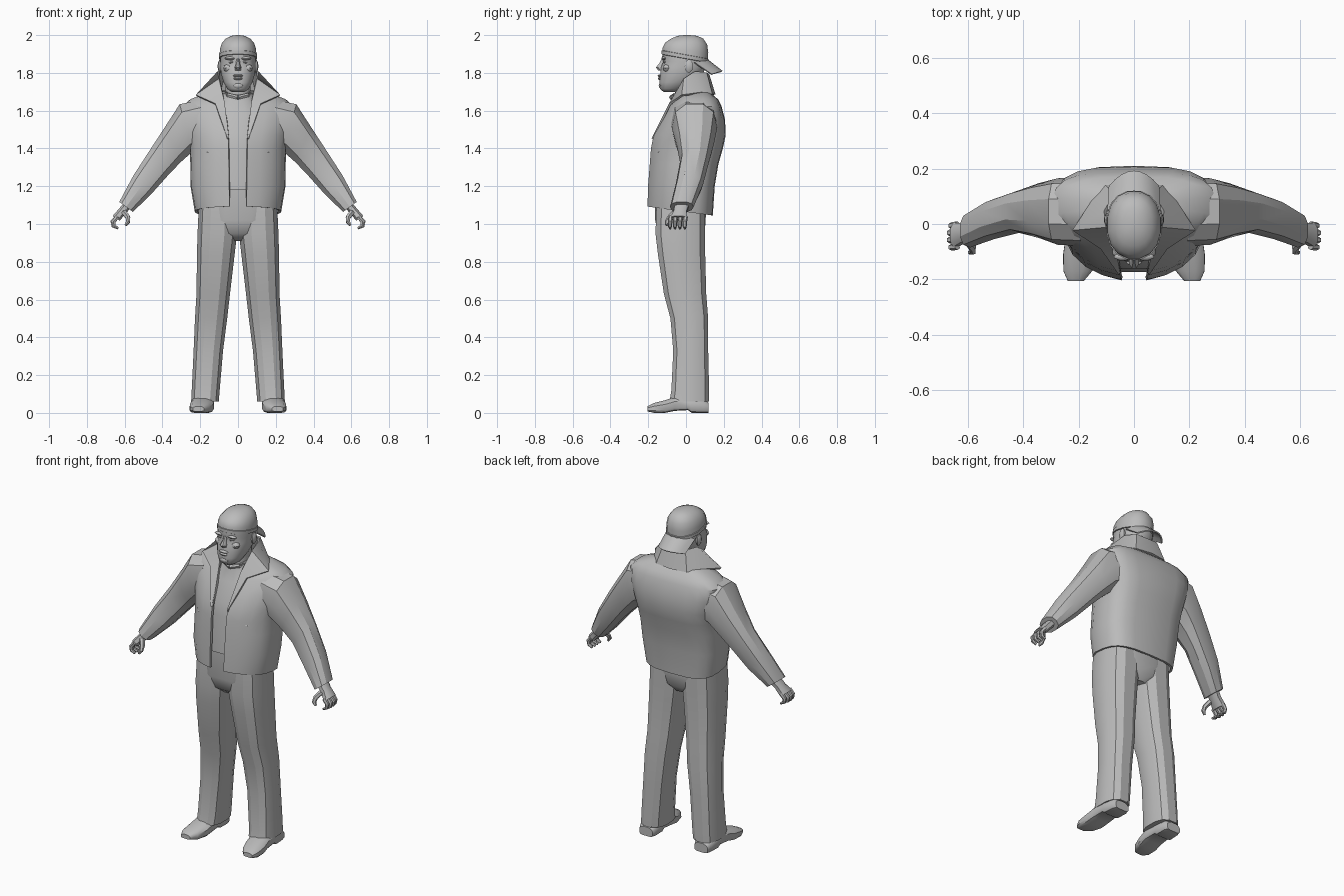
import bpy, bmesh, math
from mathutils import Vector

cube = bpy.data.objects.get("Cube")
if cube:
    bpy.data.objects.remove(cube)

grey = bpy.data.materials.new("plain grey")
grey.use_nodes = True
TONE = (0.5, 0.5, 0.5, 1)
grey.diffuse_color = TONE
grey.node_tree.nodes["Principled BSDF"].inputs["Base Color"].default_value = TONE


def bend(t, n):
    return math.copysign(abs(t) ** (2 / n), t)


def oval(c, u, v, sides=12, n=2.4, n_back=None):
    """Superellipse ring; n_back shapes the half on the +v side."""
    c, u, v = Vector(c), Vector(u), Vector(v)
    ring = []
    for i in range(sides):
        a = math.tau * (i + 0.5) / sides
        k = n_back if n_back and math.sin(a) > 0 else n
        ring.append(c + u * bend(math.cos(a), k) + v * bend(math.sin(a), k))
    return ring


def slab(z, x0, x1, y0, y1, tilt=0, **shape):
    """Level ring filling a box in x and y; tilt lowers it towards the back."""
    ring = oval(((x0 + x1) / 2, (y0 + y1) / 2, z), ((x1 - x0) / 2, 0, 0),
                (0, (y1 - y0) / 2, 0), **shape)
    for p in ring:
        p.z -= tilt * p.y
    return ring


def build(name, rows, closed=True, mirror=False, thick=0, angle=38):
    """Skin rows of points; closed rows become a capped solid, open ones a sheet."""
    bm = bmesh.new()
    grid = [[bm.verts.new(p) for p in row] for row in rows]
    m = len(grid[0])
    for a, b in zip(grid, grid[1:]):
        for i in range(m if closed else m - 1):
            j = (i + 1) % m
            bm.faces.new((a[i], a[j], b[j], b[i]))
    if closed:
        bm.faces.new(grid[0])
        bm.faces.new(grid[-1])
    bmesh.ops.recalc_face_normals(bm, faces=bm.faces)
    mesh = bpy.data.meshes.new(name)
    for f in bm.faces:
        f.smooth = True
    bm.to_mesh(mesh)
    bm.free()
    mesh.materials.append(grey)
    ob = bpy.data.objects.new(name, mesh)
    bpy.context.collection.objects.link(ob)
    if mirror:
        ob.modifiers.new("mirror", "MIRROR")
    if thick:
        mod = ob.modifiers.new("thickness", "SOLIDIFY")
        mod.thickness, mod.offset = thick, 0
    ob.modifiers.new("sharp_edges", "EDGE_SPLIT").split_angle = math.radians(angle)
    return ob


def tube(name, points, radii, mirror=True, sides=6):
    """Round limb along a path."""
    pts = [Vector(p) for p in points]
    rings = []
    for i, (p, r) in enumerate(zip(pts, radii)):
        d = (pts[min(i + 1, len(pts) - 1)] - pts[max(i - 1, 0)]).normalized()
        u = d.cross((0, 1, 0) if abs(d.y) < 0.8 else (0, 0, 1)).normalized()
        rings.append(oval(p, u * r, d.cross(u) * r, sides, 2))
    return build(name, rings, mirror=mirror)


def blob(name, c, size, mirror=False):
    """Small ellipsoid for facial features."""
    rings = []
    for k in range(5):
        a = math.pi * (k + 0.5) / 5
        s = math.sin(a)
        rings.append(oval((c[0], c[1], c[2] + size[2] * math.cos(a)),
                          (size[0] * s, 0, 0), (0, size[1] * s, 0), 8, 2))
    return build(name, rings, mirror=mirror)


# Trousers: legs and pelvis
legs = [(.06, .10, .25, -.09, .125), (.12, .095, .247, -.08, .125),
        (.33, .077, .237, -.07, .12), (.5, .055, .23, -.085, .12),
        (.63, .04, .222, -.12, .11), (.84, .015, .22, -.152, .105),
        (.95, .002, .217, -.165, .105), (1.1, 0, .21, -.16, .105)]
build("trouser_leg", [slab(*r, n=2.6) for r in legs], mirror=True, angle=30)
pelvis = [(.91, .05, -.1, .07), (.95, .13, -.15, .1), (1.02, .21, -.165, .106),
          (1.2, .2, -.165, .11)]
build("trouser_seat", [slab(z, -x, x, a, b, sides=16, n=3) for z, x, a, b in pelvis])

# Shoes: lofted from heel to toe
shoes = [(.12, .14, .23, 0, .055), (.095, .13, .24, 0, .075), (.03, .13, .245, 0, .09),
         (.01, .13, .245, .014, .09), (-.06, .125, .25, .01, .085),
         (-.11, .13, .257, 0, .068), (-.17, .15, .256, 0, .053), (-.205, .18, .24, .008, .035)]
build("shoe", [oval(((a + b) / 2, y, (c + d) / 2), ((b - a) / 2, 0, 0),
                    (0, 0, (d - c) / 2), n=4.5, n_back=2.4)
               for y, a, b, c, d in shoes], mirror=True)

# Shirt and neck
shirt = [(1.18, .18, -.175, .1), (1.4, .18, -.163, .12), (1.48, .17, -.148, .12),
         (1.59, .15, -.1, .11), (1.65, .1, -.075, .09), (1.685, .08, -.07, .08)]
build("shirt", [slab(z, -x, x, a, b, sides=16) for z, x, a, b in shirt])
neck = [(1.6, .075, -.06, .08), (1.7, .068, -.06, .075), (1.8, .07, -.07, .08)]
build("neck", [slab(z, -x, x, a, b) for z, x, a, b in neck])

# Jacket body: open down the front, half built and mirrored
jacket = [(1.065, .222, -.2, .135, .043), (1.2, .245, -.197, .145, .045),
          (1.32, .246, -.188, .165, .047), (1.4, .25, -.182, .188, .048),
          (1.47, .262, -.168, .203, .05), (1.55, .285, -.125, .2, .058),
          (1.62, .29, -.08, .182, .07), (1.655, .25, -.055, .165, .08),
          (1.685, .17, -.03, .13, .085), (1.7, .11, -.02, .115, .085)]
rows = []
for i, (z, rx, front, back, gap) in enumerate(jacket):
    start, mid, row = math.asin(gap / rx), (front + back) / 2, []
    for k in range(11):
        a = start + (math.pi - start) * k / 10
        n = 2 if math.cos(a) > 0 else 3.4
        x = 0 if k == 10 else rx * bend(math.sin(a), n)
        y = mid - (back - front) / 2 * bend(math.cos(a), n)
        row.append((x, y, z - (.14 * y if i == 0 else 0)))
    rows.append(row)
build("jacket_body", rows, closed=False, mirror=True, thick=.014)
tube("pocket_edge", [(.12, -.156, 1.375), (.16, -.14, 1.38), (.205, -.1, 1.395)],
     (.005, .008, .005))

# Sleeves: outer and inner edge plus depth at each ring
sleeves = [(.2, 1.66, .17, 1.42, -.08, .17), (.31, 1.64, .242, 1.375, -.075, .165),
           (.39, 1.515, .3, 1.325, -.05, .147), (.468, 1.395, .362, 1.262, -.032, .122),
           (.555, 1.26, .458, 1.155, -.055, .09), (.63, 1.118, .555, 1.063, -.085, .04)]
build("sleeve", [oval(((a + c) / 2, (e + f) / 2, (b + d) / 2),
                      ((a - c) / 2, 0, (b - d) / 2), (0, (f - e) / 2, 0), 10, 2.4)
                 for a, b, c, d, e, f in sleeves], mirror=True, angle=30)

# Hands: palm, four curled fingers and a thumb
palm = [(.585, -.022, 1.1, .04), (.612, -.03, 1.068, .036), (.645, -.04, 1.03, .046)]
build("palm", [oval((x, y, z), (.02, 0, .013), (0, w, 0), 8, 2.6)
               for x, y, z, w in palm], mirror=True)
for i, name in enumerate(("little", "ring", "middle", "index")):
    y = -.003 - .026 * i
    reach = .006 if name in ("ring", "middle") else 0
    tube(name + "_finger", [(.638, y, 1.038), (.66 + reach, y - .003, 1.012),
                            (.656 + reach, y - .004, .99), (.634, y - .003, .977)],
         (.013, .012, .011, .007))
tube("thumb", [(.603, -.06, 1.062), (.583, -.086, 1.035), (.582, -.1, 1.012),
               (.595, -.103, .993)], (.016, .014, .012, .007))

# Turned-up collar with pointed tips running into lapels
fold = [(0, .118, 1.79), (.07, .105, 1.8), (.104, .045, 1.805), (.098, -.01, 1.765),
        (.072, -.075, 1.65), (.048, -.168, 1.455)]
edge = [(0, .15, 1.685), (.1, .135, 1.685), (.15, .08, 1.695), (.22, -.02, 1.68),
        (.12, -.085, 1.635), (.056, -.178, 1.45)]
build("collar", [fold, edge], closed=False, mirror=True, thick=.012)
tube("shirt_collar", [(0, -.078, 1.67), (.05, -.06, 1.682), (.075, 0, 1.695),
                      (.05, .06, 1.7), (0, .08, 1.7)], [.012] * 5)

# Head and face
head = [(1.7, .035, -.12, -.05), (1.715, .058, -.138, -.01), (1.75, .077, -.142, .045),
        (1.79, .09, -.138, .09), (1.83, .095, -.134, .105), (1.86, .095, -.122, .11),
        (1.88, .095, -.13, .11), (1.93, .09, -.118, .105)]
build("head", [slab(z, -x, x, a, b, sides=16, n=2.3) for z, x, a, b in head], angle=50)
nose = [(1.875, .009, -.13), (1.85, .011, -.143), (1.828, .019, -.162), (1.813, .016, -.148)]
build("nose", [slab(z, -x, x, y, -.11, sides=8, n=2) for z, x, y in nose])
blob("brow", (.04, -.118, 1.877), (.034, .014, .009), True)
blob("eye", (.037, -.111, 1.857), (.016, .012, .008), True)
blob("cheek", (.052, -.1, 1.825), (.028, .025, .022), True)
blob("upper_lip", (0, -.136, 1.785), (.03, .016, .008))
blob("lower_lip", (0, -.136, 1.77), (.026, .015, .008))
blob("chin", (0, -.128, 1.732), (.03, .018, .018))
blob("ear", (.097, .015, 1.835), (.012, .024, .034), True)

# Backwards cap: crown, band and drooping peak
crown = [(1.877, .099, -.127, .117), (1.92, .098, -.126, .12), (1.955, .088, -.112, .114),
         (1.982, .066, -.08, .092), (1.996, .036, -.045, .06), (2, .01, -.01, .02)]
build("cap_crown", [slab(z, -x, x, a, b, tilt=max(0, 1.98 - z) * 1.8, sides=16, n=2.2)
                    for z, x, a, b in crown], angle=50)
band = [(1.874, .097, -.127, .115), (1.876, .102, -.131, .12), (1.895, .102, -.131, .122),
        (1.897, .097, -.127, .116)]
build("cap_band", [slab(z, -x, x, a, b, tilt=.18, sides=16, n=2.2) for z, x, a, b in band])
inner, outer = [], []
for k in range(9):
    u = k / 4 - 1
    inner.append((.1 * math.sin(1.2 * u), .118 * math.cos(1.2 * u), 1.865 - .01 * u * u))
    outer.append((.088 * u, .19 - .055 * u * u, 1.808 - .016 * u * u))
build("cap_peak", [inner, outer], closed=False, thick=.008)
